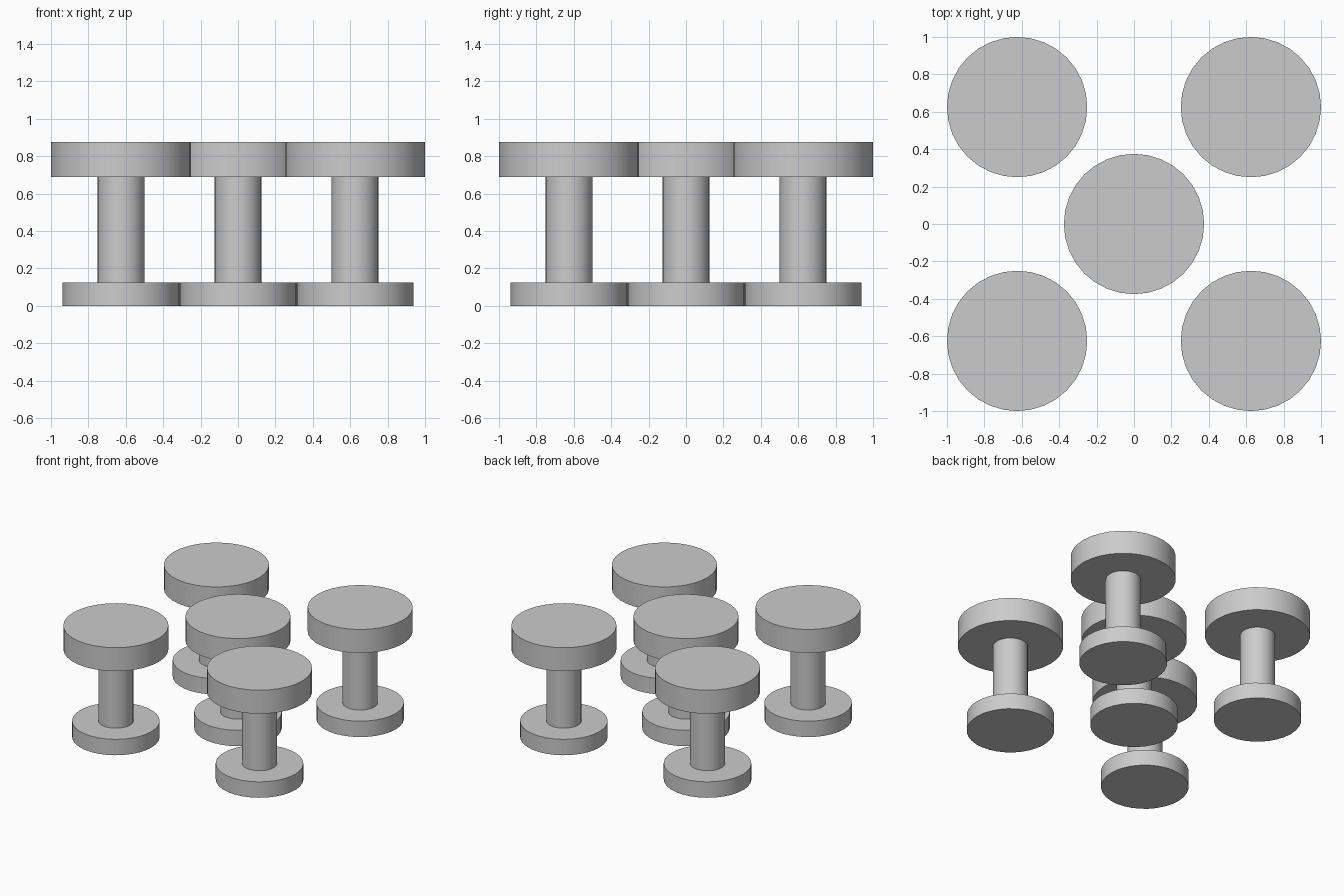
import bpy
import math

cube = bpy.data.objects.get("Cube")
if cube:
    bpy.data.objects.remove(cube, do_unlink=True)

# Single plain grey
grey = bpy.data.materials.new("plain_grey")
grey.use_nodes = True
colour = (0.6, 0.6, 0.6, 1)
grey.diffuse_color = colour
grey.node_tree.nodes["Principled BSDF"].inputs["Base Color"].default_value = colour


def disc(name, x, y, radius, bottom, top):
    """Upright cylinder between two heights."""
    bpy.ops.mesh.primitive_cylinder_add(
        vertices=32, radius=radius, depth=top - bottom,
        location=(x, y, (bottom + top) / 2))
    obj = bpy.context.object
    obj.name = name
    obj.data.materials.append(grey)
    bpy.ops.object.shade_smooth_by_angle(angle=math.radians(30))


def stool(place, x, y):
    disc(place + "_stool_base", x, y, 0.3125, 0, 0.125)
    disc(place + "_stool_column", x, y, 0.125, 0.125, 0.69)
    disc(place + "_stool_seat", x, y, 0.375, 0.69, 0.875)


# One stool in the middle and one at each corner
stool("centre", 0, 0)
for depth, y in (("front", -0.625), ("back", 0.625)):
    for side, x in (("left", 0.625), ("right", -0.625)):
        stool(depth + "_" + side, x, y)
